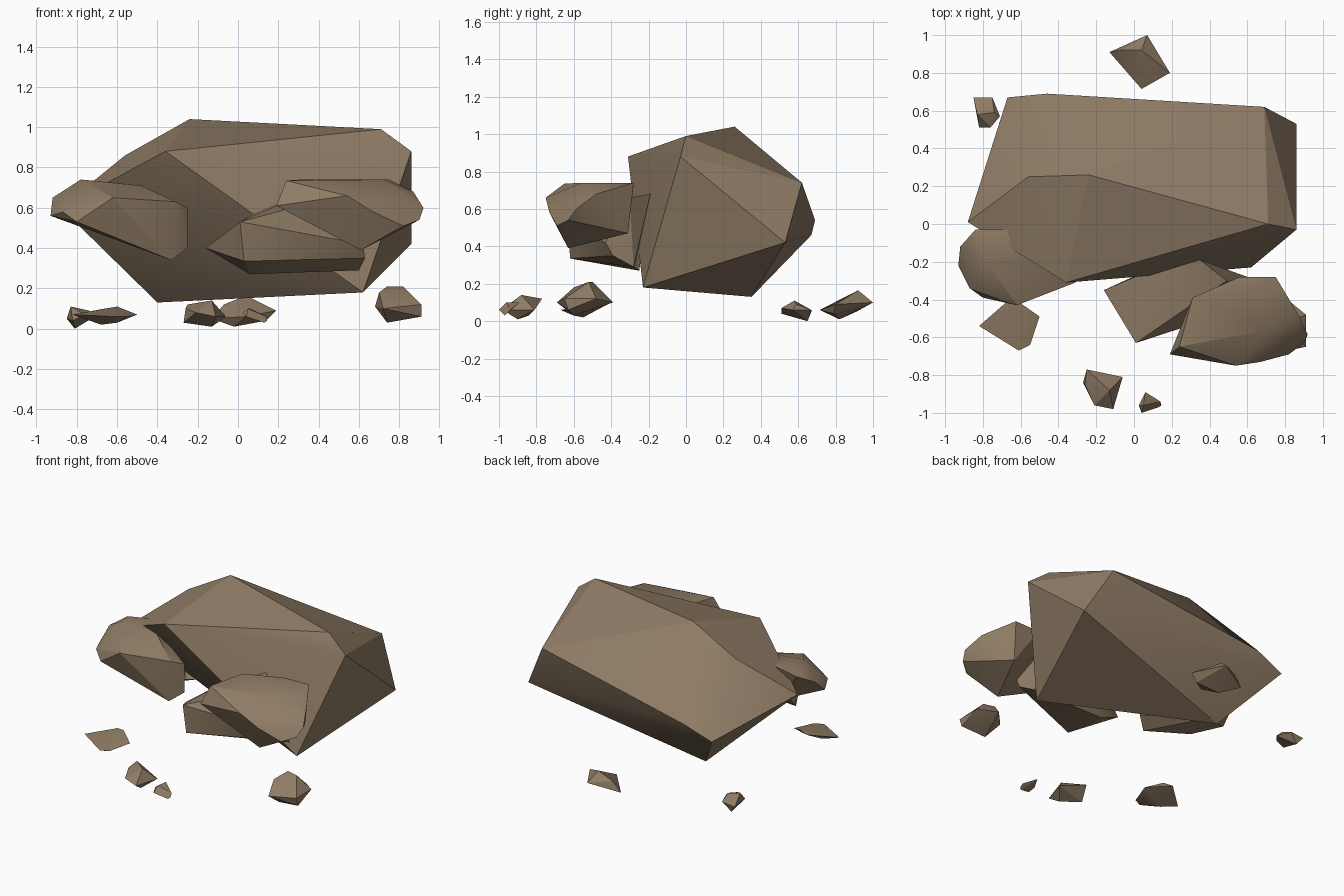
import bpy, bmesh, math

stone = bpy.data.materials.new("brown_stone")
stone.diffuse_color = (0.275, 0.20, 0.13, 1)


def rock(name, points):
    """Faceted stone: convex hull around a few corner points."""
    bm = bmesh.new()
    for p in points:
        bm.verts.new(p)
    res = bmesh.ops.convex_hull(bm, input=bm.verts[:])
    loose = {v for v in res["geom_interior"] + res["geom_unused"]
             if isinstance(v, bmesh.types.BMVert) and v.is_valid}
    bmesh.ops.delete(bm, geom=list(loose), context='VERTS')
    bmesh.ops.recalc_face_normals(bm, faces=bm.faces[:])
    for f in bm.faces:
        f.smooth = True
    mesh = bpy.data.meshes.new(name)
    bm.to_mesh(mesh)
    bm.free()
    mesh.set_sharp_from_angle(angle=math.radians(25))
    mesh.materials.append(stone)
    obj = bpy.data.objects.new(name, mesh)
    bpy.context.collection.objects.link(obj)
    return obj


# large central boulder
rock("main_boulder", [
    (-.88, .01, .60), (-.67, .67, .46), (-.46, .69, .54), (.69, .62, .74),
    (.86, .53, .42), (.86, -.03, .88), (.71, 0, .99), (.62, -.23, .18),
    (-.36, -.31, .88), (-.24, .26, 1.04), (-.56, .25, .86), (-.40, .35, .13)])

# medium stones leaning on the front
rock("left_stone", [
    (-.92, -.12, .65), (-.93, -.22, .56), (-.84, -.03, .70), (-.78, -.20, .74),
    (-.67, -.03, .73), (-.48, -.20, .71), (-.80, -.39, .53), (-.62, -.43, .65),
    (-.87, -.34, .58), (-.31, -.31, .63), (-.25, -.24, .60), (-.25, -.24, .40),
    (-.33, -.30, .34), (-.70, -.10, .48)])
rock("middle_stone", [
    (-.16, -.35, .40), (.01, -.63, .53), (.03, -.62, .335), (.06, -.25, .27),
    (.60, -.28, .29), (.63, -.39, .35), (.62, -.43, .42), (.35, -.19, .68),
    (.49, -.30, .66), (.08, -.25, .57)])
rock("right_stone", [
    (.24, -.65, .735), (.31, -.39, .74), (.56, -.28, .735), (.75, -.28, .74),
    (.72, -.56, .74), (.87, -.48, .68), (.92, -.585, .60), (.90, -.63, .54),
    (.61, -.63, .39), (.19, -.69, .61), (.54, -.75, .66), (.67, -.73, .58),
    (.82, -.69, .51), (.74, -.31, .47)])

# scattered pebbles
rock("pebble_right", [
    (.68, -.52, .11), (.70, -.60, .18), (.74, -.50, .21), (.82, -.52, .21),
    (.91, -.48, .12), (.91, -.65, .12), (.91, -.63, .06), (.74, -.60, .03),
    (.72, -.69, .10), (.80, -.39, .10)])
rock("pebble_left", [
    (-.82, -.54, .07), (-.66, -.40, .10), (-.60, -.42, .11), (-.50, -.49, .07),
    (-.55, -.64, .06), (-.61, -.67, .06), (-.68, -.55, .02), (-.60, -.60, .03)])
rock("pebble_back_left", [
    (-.85, .67, .05), (-.83, .58, .11), (-.75, .67, .06), (-.71, .57, .06),
    (-.76, .51, .07), (-.82, .51, .04), (-.81, .65, .0), (-.74, .59, .09)])
rock("pebble_front", [
    (-.25, -.77, .12), (-.06, -.81, .06), (-.11, -.98, .06), (-.21, -.96, .08),
    (-.27, -.84, .03), (-.26, -.85, .10), (-.13, -.88, .14), (-.13, -.90, .01)])
rock("pebble_front_small", [
    (.06, -.89, .10), (.14, -.94, .06), (.145, -.96, .04), (.04, -1.0, .06),
    (.025, -.96, .08), (.05, -.96, .10), (.13, -.97, .03)])
rock("pebble_back", [
    (-.13, .91, .05), (.04, .92, .165), (-.07, .92, .12), (.07, 1.0, .10),
    (.19, .80, .09), (.14, .79, .04), (.04, .715, .06), (-.02, .82, .01)])
